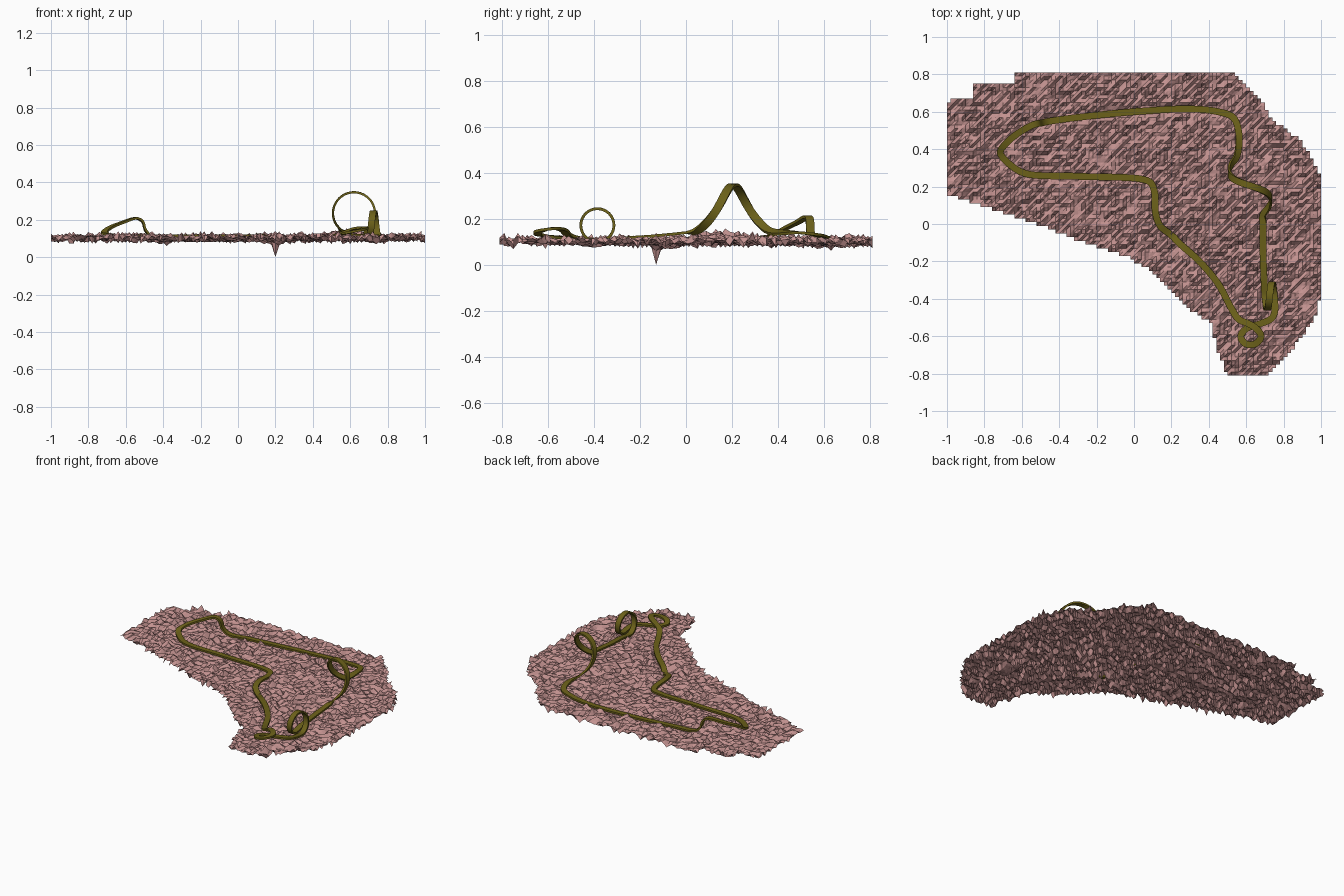
import bpy, math, random
from mathutils import Vector, kdtree

if "Cube" in bpy.data.objects:
    bpy.data.objects.remove(bpy.data.objects["Cube"])

random.seed(7)


def material(name, rgb):
    m = bpy.data.materials.new(name)
    m.diffuse_color = (*rgb, 1)
    m.use_nodes = True
    m.node_tree.nodes["Principled BSDF"].inputs["Base Color"].default_value = m.diffuse_color
    return m


def make_object(name, verts, faces, mat):
    me = bpy.data.meshes.new(name)
    me.from_pydata(verts, [], faces)
    me.materials.append(mat)
    ob = bpy.data.objects.new(name, me)
    bpy.context.collection.objects.link(ob)
    return ob


UP = Vector((0, 0, 1))
path = []                                   # (position, up hint)


def run(*pts):
    path.extend((Vector(p), UP) for p in pts)


# track: left turn with a small rise, then the long back straight
run((-.715, .38, .13), (-.69, .425, .155), (-.62, .485, .185), (-.54, .53, .208),
    (-.51, .538, .19), (-.495, .54, .145), (-.46, .548, .11), (-.3, .57, .105),
    (0, .6, .105), (.3, .615, .11), (.45, .6, .12), (.53, .57, .13), (.56, .49, .14))

# track: large arching loop, round from the front and cusp shaped from the side
for i in range(13):
    t = -1 + i / 6
    a = math.radians(90 - 142 * t)
    c, s = math.cos(a), math.sin(a)
    y = .205 - .09 * t - .07 * t ** 3
    path.append((Vector((.62 + .112 * c, y, .235 + .112 * s)), Vector((-c, 0, -s))))

run((.69, 0, .14), (.69, -.15, .125), (.695, -.29, .115))

# track: small upright loop
for i in range(17):
    a = math.radians(-90 - i * 22.5)
    c, s = math.cos(a), math.sin(a)
    path.append((Vector((.70 + .05 * i / 16, -.385 + .072 * c, .172 + .072 * s)),
                 Vector((0, -c, -s))))

# track: flat curl at the front tip, then the return to the left end
run((.752, -.47, .11), (.735, -.505, .115), (.67, -.535, .118), (.6, -.56, .12),
    (.57, -.6, .125), (.595, -.64, .132), (.65, -.64, .145), (.68, -.6, .155),
    (.655, -.56, .158), (.61, -.532, .15), (.56, -.51, .13), (.52, -.45, .115),
    (.45, -.32, .11), (.35, -.2, .11), (.25, -.11, .105), (.2, -.06, .09),
    (.14, -.01, .11), (.115, .06, .12), (.11, .17, .115), (.09, .22, .115),
    (.04, .24, .115), (-.3, .255, .115), (-.58, .27, .115), (-.66, .315, .118))


def spline(a, b, c, d, t):
    """Catmull-Rom point with centripetal knots."""
    k = [0]
    for p, q in ((a, b), (b, c), (c, d)):
        k.append(k[-1] + max((q - p).length, 1e-5) ** .5)
    u = k[1] + (k[2] - k[1]) * t
    f = lambda p, q, i, j: p.lerp(q, (u - k[i]) / (k[j] - k[i]))
    p1, p2, p3 = f(a, b, 0, 1), f(b, c, 1, 2), f(c, d, 2, 3)
    return f(f(p1, p2, 0, 2), f(p2, p3, 1, 3), 1, 2)


rail = []
n = len(path)
for i in range(n):
    a, b, c, d = (path[(i + k) % n] for k in (-1, 0, 1, 2))
    steps = max(2, round((c[0] - b[0]).length / .015))
    for s in range(steps):
        t = s / steps
        rail.append((spline(a[0], b[0], c[0], d[0], t), b[1].lerp(c[1], t)))

# track ribbon with a flat rectangular section
W, H = .018, .006
verts, faces = [], []
m = len(rail)
for i, (p, up) in enumerate(rail):
    tan = (rail[(i + 1) % m][0] - rail[i - 1][0]).normalized()
    side = tan.cross(up).normalized()
    nor = side.cross(tan)
    verts += [p + side * W * a + nor * H * b for a, b in ((-1, -1), (1, -1), (1, 1), (-1, 1))]
    j = (i + 1) % m
    faces += [(4 * i + k, 4 * i + (k + 1) % 4, 4 * j + (k + 1) % 4, 4 * j + k) for k in range(4)]
track = make_object("track", verts, faces, material("olive", (.15, .12, .01)))
with bpy.context.temp_override(object=track, active_object=track, selected_objects=[track],
                               selected_editable_objects=[track]):
    bpy.ops.object.shade_smooth_by_angle(angle=math.radians(35))

# rough ground: a jittered grid cut to the outline and pressed down below the track
OUTLINE = [(-1.01, .62), (-1.01, .16), (-.57, .02), (-.26, -.1), (-.03, -.18), (.08, -.24),
           (.2, -.36), (.28, -.44), (.41, -.53), (.44, -.66), (.5, -.82), (.7, -.82),
           (.83, -.69), (.96, -.52), (1.01, -.35), (1.01, .2), (.98, .3), (.89, .45),
           (.73, .57), (.68, .67), (.52, .82), (-.63, .82), (-.65, .75), (-.85, .74),
           (-.87, .67), (-.97, .66)]


def inside(x, y):
    hit = False
    for (x1, y1), (x2, y2) in zip(OUTLINE, OUTLINE[1:] + OUTLINE[:1]):
        if (y1 > y) != (y2 > y) and x < x1 + (y - y1) * (x2 - x1) / (y2 - y1):
            hit = not hit
    return hit


tree = kdtree.KDTree(m)
for i, (p, _) in enumerate(rail):
    tree.insert((p.x, p.y, 0), i)
tree.balance()


def bump(x, y, cx, cy, r):
    return math.exp(-((x - cx) ** 2 + (y - cy) ** 2) / r ** 2)


def height(x, y):
    z = .104 + max(-.035, min(.035, random.gauss(0, .012)))
    z += .035 * bump(x, y, .62, .14, .12)
    z -= .06 * bump(x, y, .2, -.12, .04) + .03 * bump(x, y, -.4, .63, .05)
    near = tree.find_range((x, y, 0), .028)
    if near and math.hypot(x - .2, y + .07) > .02:
        z = min(z, min(rail[i][0].z for _, i, _ in near) - .012 - random.random() * .012)
    return z


STEP = .02
NX, NY = 100, 81
index, verts, faces = {}, [], []


def vert(i, j):
    if (i, j) not in index:
        index[i, j] = len(verts)
        x, y = -1 + i * STEP, -.81 + j * STEP
        verts.append([x, y, height(x, y)])
    return index[i, j]


for i in range(NX):
    for j in range(NY):
        if inside(-1 + (i + .5) * STEP, -.81 + (j + .5) * STEP):
            q = [vert(i, j), vert(i + 1, j), vert(i + 1, j + 1), vert(i, j + 1)]
            faces += [(q[0], q[1], q[2]), (q[0], q[2], q[3])]
# deepest pit touches the floor
min(verts, key=lambda v: v[2])[2] = 0
make_object("ground", verts, faces, material("dusty_pink", (.55, .29, .28)))
